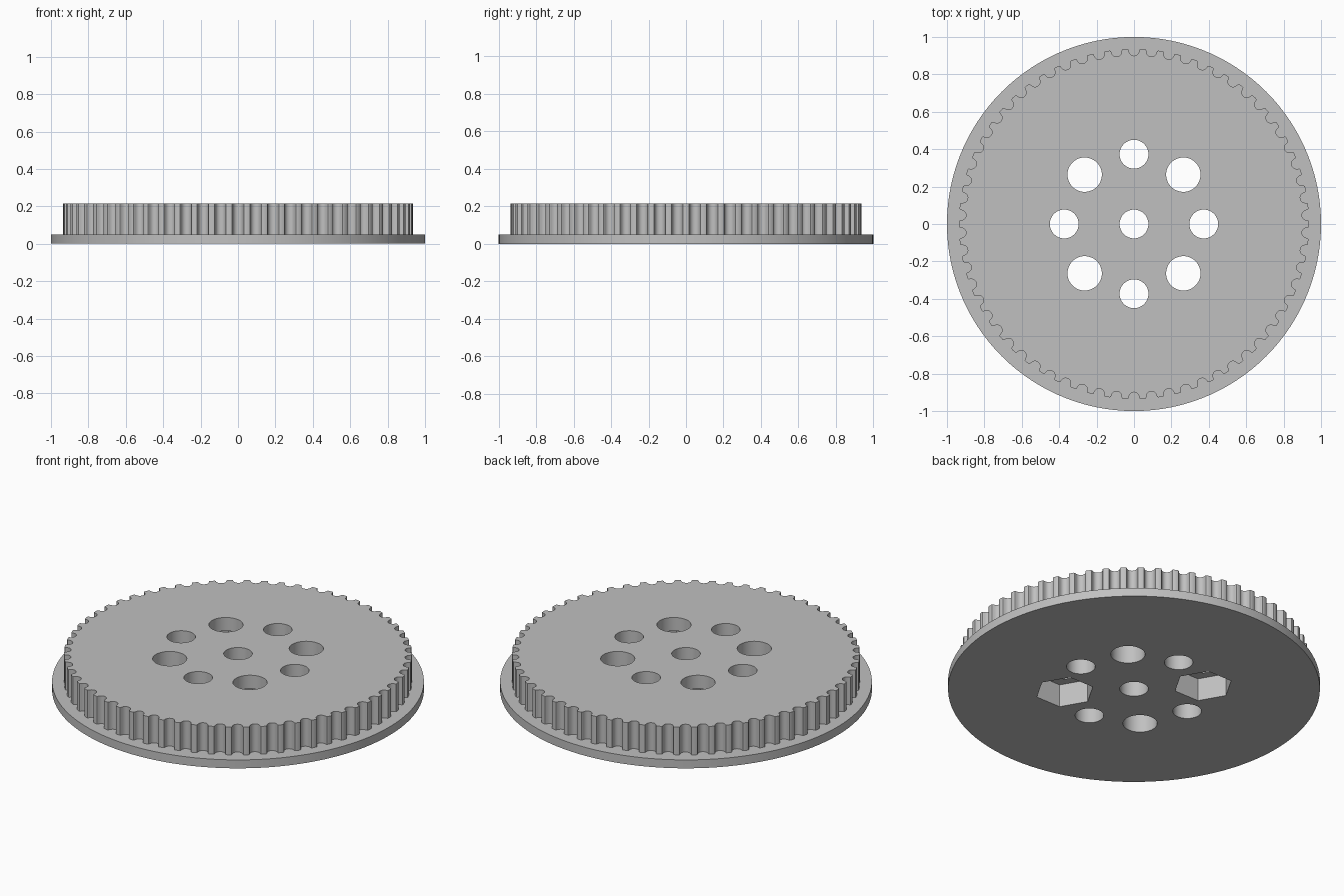
import bpy, bmesh
from math import sin, cos, pi, radians

cube = bpy.data.objects.get("Cube")
if cube:
    bpy.data.objects.remove(cube, do_unlink=True)

grey = bpy.data.materials.new("plain grey")
grey.use_nodes = True
colour = (0.53, 0.53, 0.53, 1)
grey.diffuse_color = colour
grey.node_tree.nodes["Principled BSDF"].inputs["Base Color"].default_value = colour

TEETH = 62
TIP = 0.936
FLANGE_TOP, TOP = 0.05, 0.215


def circle(radius, sides, x=0, y=0):
    return [(x + radius * cos(2 * pi * i / sides), y + radius * sin(2 * pi * i / sides))
            for i in range(sides)]


def prism(name, outline, low, high):
    """Extrude a flat outline from one height to another."""
    bm = bmesh.new()
    base = bm.faces.new([bm.verts.new((x, y, low)) for x, y in outline])
    top = bmesh.ops.extrude_face_region(bm, geom=[base])
    verts = [v for v in top["geom"] if isinstance(v, bmesh.types.BMVert)]
    bmesh.ops.translate(bm, verts=verts, vec=(0, 0, high - low))
    bmesh.ops.recalc_face_normals(bm, faces=bm.faces)
    mesh = bpy.data.meshes.new(name)
    bm.to_mesh(mesh)
    bm.free()
    mesh.materials.append(grey)
    obj = bpy.data.objects.new(name, mesh)
    bpy.context.collection.objects.link(obj)
    return obj


def combine(body, tool, operation):
    """Apply a boolean and discard the tool."""
    tool.hide_render = True
    mod = body.modifiers.new(operation, "BOOLEAN")
    mod.operation, mod.solver, mod.object = operation, "EXACT", tool
    bpy.context.view_layer.objects.active = body
    bpy.ops.object.modifier_apply(modifier=mod.name)
    bpy.data.objects.remove(tool, do_unlink=True)


# Round-bottomed belt groove: sideways offset and depth, shoulder to floor
half = [(0.036, 0), (0.031, 0.002), (0.0287, 0.006), (0.0278, 0.0115),
        (0.0263, 0.0165), (0.0242, 0.0213), (0.0217, 0.026),
        (0.0172, 0.0306), (0.0119, 0.034), (0.0061, 0.036)]
groove = half + [(0, 0.0367)] + [(-s, d) for s, d in reversed(half)]

# Toothed rim, with a groove centred on the back
rim = []
for i in range(TEETH):
    a = pi / 2 + 2 * pi * i / TEETH
    for side, depth in groove:
        r = (TIP ** 2 - side ** 2) ** 0.5 - depth
        rim.append((r * cos(a) + side * sin(a), r * sin(a) - side * cos(a)))

pulley = prism("toothed_pulley", circle(1, 120), 0, FLANGE_TOP)
combine(pulley, prism("toothed_rim", rim, FLANGE_TOP / 2, TOP), "UNION")

# Shaft hole and the ring of alternating small and large holes
holes = [(0, 0, 0.077)]
for i in range(8):
    a = radians(45 * i)
    holes.append((0.373 * cos(a), 0.373 * sin(a), 0.092 if i % 2 else 0.077))
for x, y, r in holes:
    combine(pulley, prism("hole", circle(r, 48, x, y), -0.1, TOP + 0.1), "DIFFERENCE")

# Two hexagonal nut pockets underneath
for s in (1, -1):
    pocket = prism("nut_pocket", circle(0.16, 6, s * 0.264, -s * 0.264), -0.1, 0.135)
    combine(pulley, pocket, "DIFFERENCE")

bpy.ops.object.select_all(action="DESELECT")
pulley.select_set(True)
bpy.context.view_layer.objects.active = pulley
bpy.ops.object.shade_smooth_by_angle(angle=radians(25))
